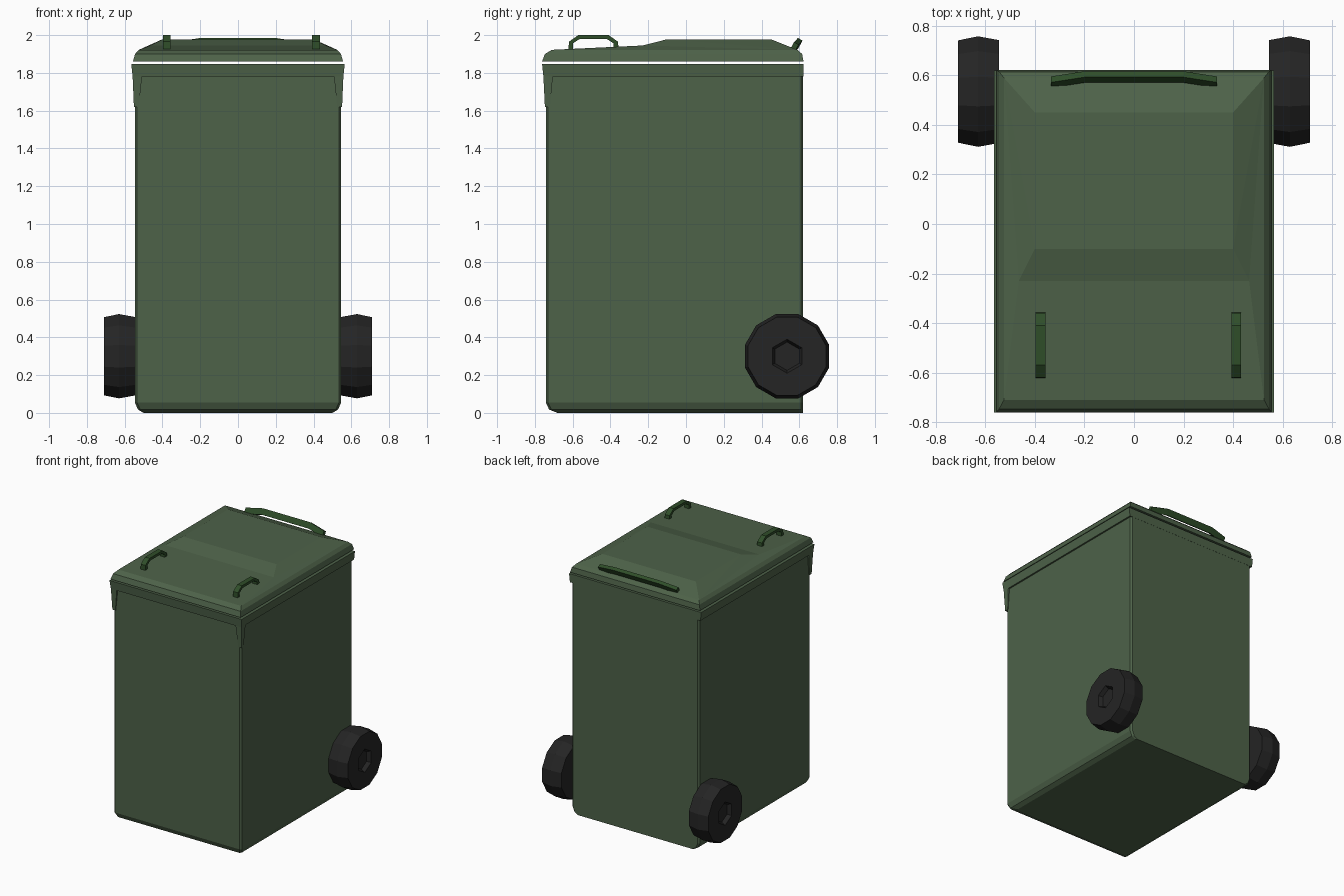
import bpy, math

if "Cube" in bpy.data.objects:
    bpy.data.objects.remove(bpy.data.objects["Cube"])


def material(name, rgb):
    m = bpy.data.materials.new(name)
    m.diffuse_color = (*rgb, 1)
    m.use_nodes = True
    m.node_tree.nodes["Principled BSDF"].inputs["Base Color"].default_value = m.diffuse_color
    return m


GREEN = material("bin_green", (0.075, 0.122, 0.066))
DARK_GREEN = material("handle_green", (0.028, 0.075, 0.022))
BLACK = material("rubber_black", (0.018, 0.018, 0.018))


def make(name, verts, faces, mat):
    me = bpy.data.meshes.new(name)
    me.from_pydata(verts, [], faces)
    me.materials.append(mat)
    ob = bpy.data.objects.new(name, me)
    bpy.context.collection.objects.link(ob)
    # consistent outward normals
    import bmesh
    bm = bmesh.new()
    bm.from_mesh(me)
    bmesh.ops.recalc_face_normals(bm, faces=bm.faces)
    bm.to_mesh(me)
    bm.free()
    return ob


def loft(name, rings, mat, cap_end=True):
    """Skin a list of equal-length rings and cap the ends."""
    n = len(rings[0])
    verts = [v for r in rings for v in r]
    faces = [(k * n + i, k * n + (i + 1) % n, (k + 1) * n + (i + 1) % n, (k + 1) * n + i)
             for k in range(len(rings) - 1) for i in range(n)]
    faces.append(tuple(range(n)))
    if cap_end:
        faces.append(tuple(range(len(verts) - n, len(verts))))
    return make(name, verts, faces, mat)


def rect(x0, x1, y0, y1, z):
    return [(x0, y0, z), (x1, y0, z), (x1, y1, z), (x0, y1, z)]


def chamfered(x, y0, y1, z, c=0.012):
    return [(-x + c, y0, z), (x - c, y0, z), (x, y0 + c, z), (x, y1 - c, z),
            (x - c, y1, z), (-x + c, y1, z), (-x, y1 - c, z), (-x, y0 + c, z)]


# Body with rounded-off bottom edges at front and sides
loft("bin_body", [chamfered(0.50, -0.68, 0.62, 0.0),
                  chamfered(0.53, -0.725, 0.62, 0.018),
                  chamfered(0.546, -0.742, 0.62, 0.055),
                  chamfered(0.546, -0.742, 0.62, 1.79)], GREEN)

# Flared rim and the corner legs below it
loft("bin_rim", [rect(-0.558, 0.558, -0.755, 0.621, 1.782),
                 rect(-0.565, 0.565, -0.762, 0.621, 1.848)], GREEN)
for side, s in (("left", -1), ("right", 1)):
    loft(f"rim_corner_{side}", [rect(s * 0.525, s * 0.551, -0.747, -0.72, 1.62),
                                rect(s * 0.508, s * 0.558, -0.755, -0.705, 1.784)], GREEN)

# Lid: three edge rings, then a raised rear plateau with a ramp in front
lid = (rect(-0.556, 0.556, -0.762, 0.622, 1.86) + rect(-0.545, 0.545, -0.747, 0.615, 1.9)
       + rect(-0.525, 0.525, -0.71, 0.59, 1.922) + rect(-0.40, 0.40, -0.10, 0.45, 1.978)
       + [(-0.465, -0.23, 1.945), (0.465, -0.23, 1.945)])
faces = [(3, 2, 1, 0)]
for k in (0, 4):
    faces += [(k + i, k + (i + 1) % 4, k + 4 + (i + 1) % 4, k + 4 + i) for i in range(4)]
faces += [(8, 9, 17, 16), (16, 17, 13, 12), (12, 13, 14, 15), (15, 14, 10, 11),
          (9, 10, 17), (17, 10, 13), (10, 14, 13), (11, 8, 16), (11, 16, 12), (11, 12, 15)]
make("lid", lid, faces, GREEN)

# Front lid grips: an arch of six stations swept with a square section
outer = [(-0.622, 1.915), (-0.62, 1.965), (-0.57, 2.0), (-0.41, 2.0), (-0.36, 1.965), (-0.357, 1.925)]
inner = [(-0.598, 1.915), (-0.598, 1.957), (-0.562, 1.98), (-0.42, 1.98), (-0.384, 1.957), (-0.384, 1.925)]
for side, x in (("left", -0.377), ("right", 0.413)):
    loft(f"lid_grip_{side}", [[(x - 0.02, *o), (x + 0.02, *o), (x + 0.02, *i), (x - 0.02, *i)]
                              for o, i in zip(outer, inner)], DARK_GREEN)

# Rear pull bar, leaning back
bar = []
for x, y, z in ((-0.335, 0.572, 1.935), (-0.2, 0.593, 1.957), (0.2, 0.593, 1.957), (0.335, 0.572, 1.935)):
    bar.append([(x, y + dy, z + dz) for dy, dz in
                ((-0.022, -0.012), (0.0, 0.028), (0.024, 0.014), (0.002, -0.026))])
loft("rear_pull_bar", bar, DARK_GREEN)


# Wheels: twelve-sided tyre with a hexagonal recess in the outer face
def wheel_ring(x, r):
    return [(x, 0.535 + r * math.cos(a), 0.30 + r * math.sin(a))
            for a in (math.radians(15 + 30 * i) for i in range(12))]


def hex_ring(x, r):
    ring = []
    for i in range(12):
        a = math.radians(30 * i)
        d = r if i % 2 else r * math.cos(math.pi / 6)
        ring.append((x, 0.535 + d * math.cos(a), 0.30 + d * math.sin(a)))
    return ring


for side, s in (("left", -1), ("right", 1)):
    loft(f"wheel_{side}", [wheel_ring(s * 0.545, 0.215), wheel_ring(s * 0.63, 0.231),
                           wheel_ring(s * 0.71, 0.214), hex_ring(s * 0.71, 0.09),
                           hex_ring(s * 0.68, 0.075)], BLACK)
